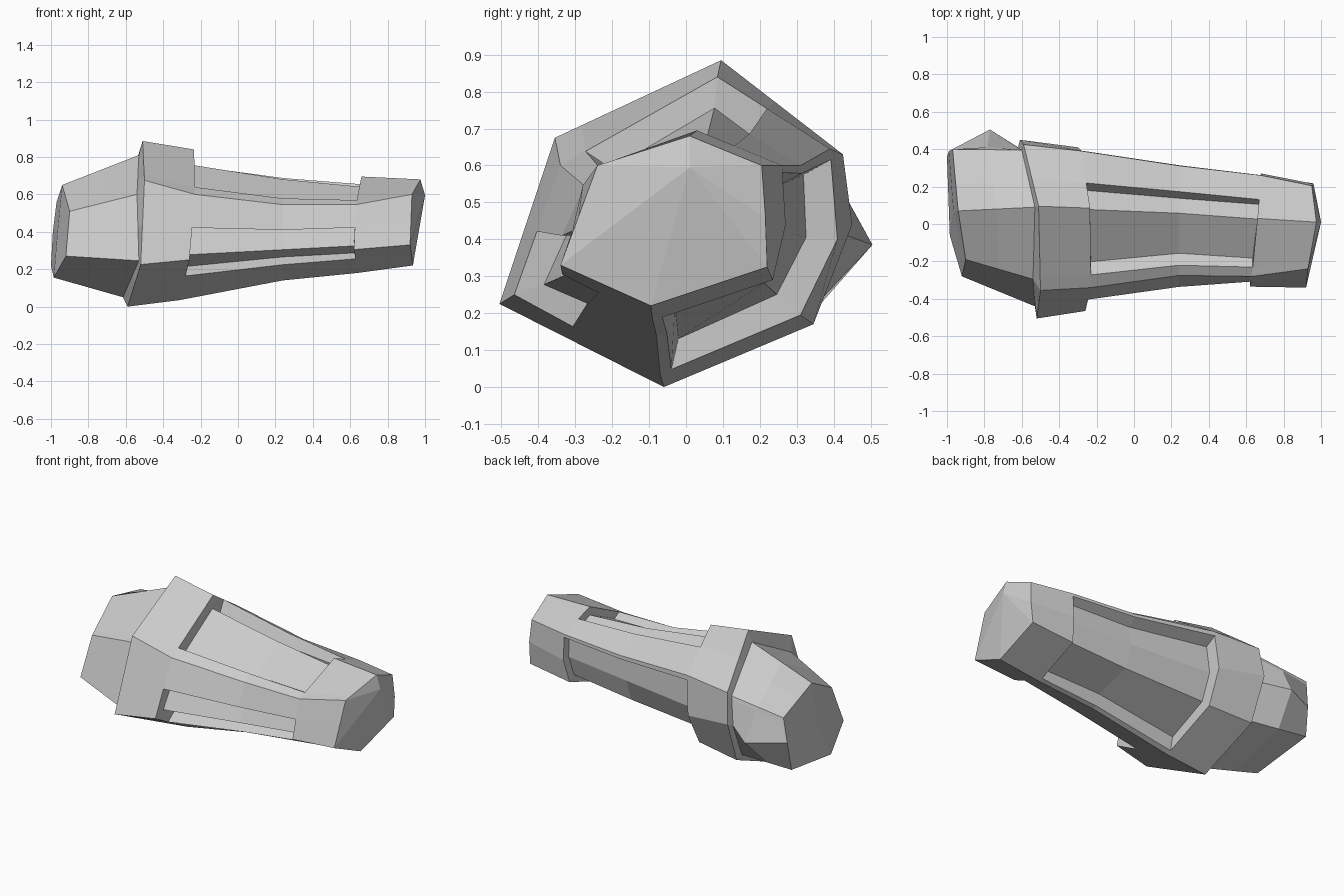
import bpy, bmesh
from mathutils import Vector

if "Cube" in bpy.data.objects:
    bpy.data.objects.remove(bpy.data.objects["Cube"])

# Seven long edges of the shell, each a path from the collar to the cuff end:
# collar back, collar front, middle, cuff start, cuff end
edges = {
    "top":        [(-.51, .095, .885), (-.235, .085, .84), (.24, .065, .755), (.66, .03, .695), (.975, .01, .68)],
    "front_high": [(-.50, -.355, .675), (-.23, -.34, .60), (.24, -.275, .545), (.63, -.28, .545), (.93, -.24, .60)],
    "front_low":  [(-.52, -.505, .225), (-.26, -.465, .25), (.24, -.395, .28), (.62, -.335, .305), (.92, -.34, .33)],
    "bottom":     [(-.59, -.06, 0), (-.31, -.07, .035), (.24, -.08, .14), (.64, -.09, .18), (.935, -.095, .22)],
    "back_low":   [(-.60, .345, .17), (-.31, .31, .195), (.24, .27, .235), (.66, .235, .29), (.95, .22, .325)],
    "back_mid":   [(-.61, .45, .44), (-.30, .41, .40), (.24, .335, .42), (.68, .27, .44), (.96, .215, .46)],
    "back_high":  [(-.59, .425, .63), (-.28, .39, .645), (.25, .31, .60), (.68, .26, .60), (.95, .205, .60)],
}
# The tapered rear end: rear face, then where it meets the collar
rear_face = [(-.94, .07, .65), (-.90, -.19, .51), (-.92, -.28, .27), (-.985, -.06, .155),
             (-1, .36, .22), (-.99, .39, .40), (-.97, .40, .56)]
rear_base = [(-.53, .09, .81), (-.54, -.295, .60), (-.53, -.44, .245), (-.615, -.06, .05),
             (-.62, .32, .20), (-.62, .41, .42), (-.60, .395, .60)]
rear_mid = [tuple(Vector(a).lerp(Vector(b), .5)) for a, b in zip(rear_face, rear_base)]
rear_mid[5] = (-.77, .505, .385)          # pointed bulge on the back side


def section(corners, depth):
    """One cross-section with three recessed panels separated by ridges."""
    a, b, c, d, e, f, g = [Vector(p) for p in corners]
    mid = sum((a, b, c, d, e, f, g), Vector()) / 7

    def sink(p):
        inward = Vector((0, mid.y - p.y, mid.z - p.z)).normalized()
        return p + inward * depth

    pts = []
    for ridge, start, inner, end in (
            (g, g.lerp(a, .56), [a], a.lerp(b, .84)),
            (b, b.lerp(c, .51), [c], c.lerp(d, .40)),
            (d, d.lerp(e, .08), [e, f], f.lerp(g, .88))):
        pts += [ridge, start, sink(start)] + [sink(p) for p in inner] + [sink(end), end]
    return pts


# Stations in order; repeated ones make the step walls of the recesses
st = [list(s) for s in zip(*edges.values())]
sections = [section(c, d) for c, d in (
    (rear_face, 0), (rear_mid, 0), (rear_base, 0), (st[0], 0), (st[1], 0),
    (st[1], .085), (st[2], .075), (st[3], .055), (st[3], 0), (st[4], 0))]

bm = bmesh.new()
rings = [[bm.verts.new(p) for p in s] for s in sections]
n = len(rings[0])
for r, q in zip(rings, rings[1:]):
    for i in range(n):
        j = (i + 1) % n
        bm.faces.new((r[i], r[j], q[j], q[i]))


# Closed ends
def cap(ring, centre):
    v = bm.verts.new(centre)
    for i in range(n):
        bm.faces.new((ring[i], ring[(i + 1) % n], v))


cap(rings[0], (-.965, .06, .40))
cap(rings[-1], (1, .01, .595))

bmesh.ops.remove_doubles(bm, verts=bm.verts, dist=.0005)
bmesh.ops.recalc_face_normals(bm, faces=bm.faces)
mesh = bpy.data.meshes.new("armoured_sleeve")
bm.to_mesh(mesh)
bm.free()
sleeve = bpy.data.objects.new("armoured_sleeve", mesh)
bpy.context.collection.objects.link(sleeve)

grey = bpy.data.materials.new("light_grey")
grey.diffuse_color = (.6, .6, .6, 1)
grey.use_nodes = True
grey.node_tree.nodes["Principled BSDF"].inputs["Base Color"].default_value = grey.diffuse_color
mesh.materials.append(grey)
